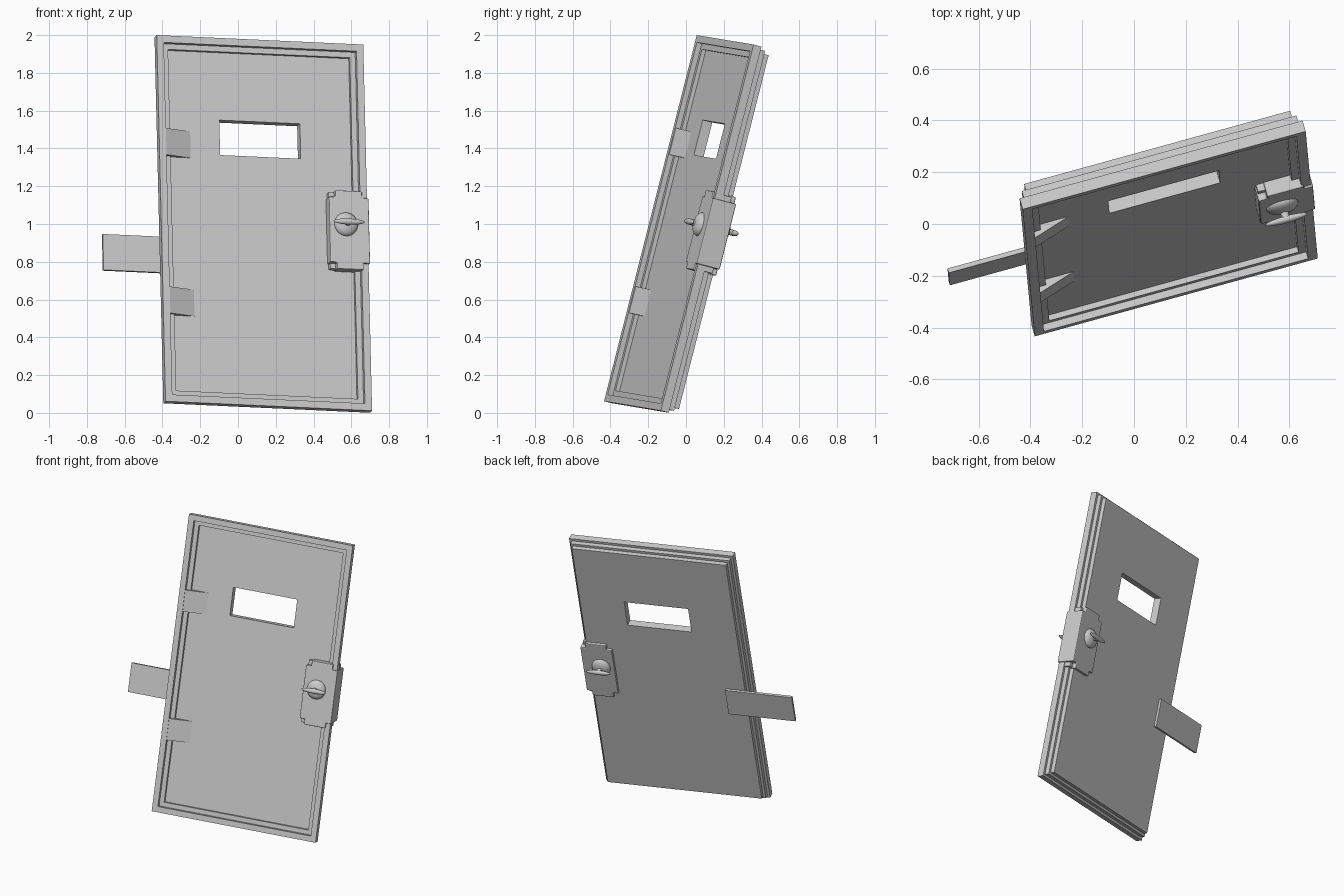
import bpy, bmesh
from mathutils import Matrix, Vector

if "Cube" in bpy.data.objects:
    bpy.data.objects.remove(bpy.data.objects["Cube"])

# Door frame of reference: x across the door, y into its depth, z up the door
# (origin at the front top left corner, whole door is tilted and turned)
X = Vector((0.963, 0.265, -0.044)).normalized()
U = Vector((-0.025, 0.245, 0.969))
U = (U - X * U.dot(X)).normalized()
N = U.cross(X)
TILT = Matrix((X, N, U)).transposed().to_4x4()
TILT.translation = Vector((-0.43, 0.057, 2.0))
W, H = 1.135, 2.0


def finish(name, bm):
    bmesh.ops.recalc_face_normals(bm, faces=bm.faces)
    me = bpy.data.meshes.new(name)
    bm.to_mesh(me)
    bm.free()
    ob = bpy.data.objects.new(name, me)
    bpy.context.collection.objects.link(ob)
    ob.matrix_world = TILT
    return ob


def prism(name, points, axis, lo, hi, bevel=0):
    """Extrude a 2D outline along axis 'y' (depth) or 'z' (height)."""
    bm = bmesh.new()
    place = (lambda p, t: (p[0], t, p[1])) if axis == 'y' else (lambda p, t: (p[0], p[1], t))
    ends = [[bm.verts.new(place(p, t)) for p in points] for t in (lo, hi)]
    n = len(points)
    for ring in ends:
        bm.faces.new(ring)
    for i in range(n):
        j = (i + 1) % n
        bm.faces.new((ends[0][i], ends[0][j], ends[1][j], ends[1][i]))
    ob = finish(name, bm)
    if bevel:
        mod = ob.modifiers.new("bevel", 'BEVEL')
        mod.width = bevel
        mod.segments = 2
    return ob


def ball(bm, centre, radii):
    bmesh.ops.create_uvsphere(bm, u_segments=32, v_segments=16, radius=1,
                              matrix=Matrix.Translation(centre) @ Matrix.Diagonal((*radii, 1)))


# Stepped door leaf: nested rectangles from window front, around, to window back
steps = [(.068, .05), (.068, .028), (.038, .028), (.038, 0), (0, 0), (0, .045),
         (.017, .045), (.017, .075), (.034, .075), (.034, .104)]
window = (.347, .79, -.627, -.436)
rects = [(*window, .05)]
rects += [(i, W - i, i - H, -i, d) for i, d in steps]
rects += [(*window, .104)]
bm = bmesh.new()
rings = [[bm.verts.new((x, d, z)) for x, z in ((x0, z0), (x1, z0), (x1, z1), (x0, z1))]
         for x0, x1, z0, z1, d in rects]
for k, a in enumerate(rings):
    b = rings[(k + 1) % len(rings)]
    for i in range(4):
        j = (i + 1) % 4
        bm.faces.new((a[i], a[j], b[j], b[i]))
finish("door_leaf", bm)

# Wedge hinges on the front
for name, z in (("upper_hinge", -.65), ("lower_hinge", -1.515)):
    prism(name, [(.036, .003), (.185, .05), (.185, .054), (.036, .054)], 'z', z, z + .145)

# Side plate on the back
prism("side_plate", [(-.294, -1.27), (.168, -1.27), (.168, -1.074), (-.294, -1.074)],
      'y', .103, .121)

# Lock box wrapped around the door edge, corners notched
x0, x1, z0, z1, c = .923, 1.142, -1.235, -.805, .036
outline = [(x0 + c, z0), (x1 - c, z0), (x1 - c, z0 + c), (x1, z0 + c),
           (x1, z1 - c), (x1 - c, z1 - c), (x1 - c, z1), (x0 + c, z1),
           (x0 + c, z1 - c), (x0, z1 - c), (x0, z0 + c), (x0 + c, z0 + c)]
prism("lock_box", outline, 'y', -.01, .122, bevel=.006)
prism("lock_core", [(x0 + .006, z0 + .006), (x1 - .012, z0 + .006),
                    (x1 - .012, z1 - .006), (x0 + .006, z1 - .006)], 'y', .02, .092, bevel=.004)

# Turn handles: dome, stem and flattened grip on both sides
for name, face, s in (("front_handle", -.01, -1), ("back_handle", .122, 1)):
    bm = bmesh.new()
    cx, cz = 1.014, -.99
    ball(bm, (cx, face, cz), (.064, .034, .064))
    stem = Matrix.Translation((cx, face + s * .035, cz)) @ Matrix.Rotation(1.5707963, 4, 'X')
    bmesh.ops.create_cone(bm, cap_ends=True, segments=24, radius1=.016, radius2=.016,
                          depth=.05, matrix=stem)
    ball(bm, (cx, face + s * .06, cz), (.085, .014, .016))
    ob = finish(name, bm)
    bpy.ops.object.select_all(action='DESELECT')
    ob.select_set(True)
    bpy.context.view_layer.objects.active = ob
    bpy.ops.object.shade_smooth_by_angle()
